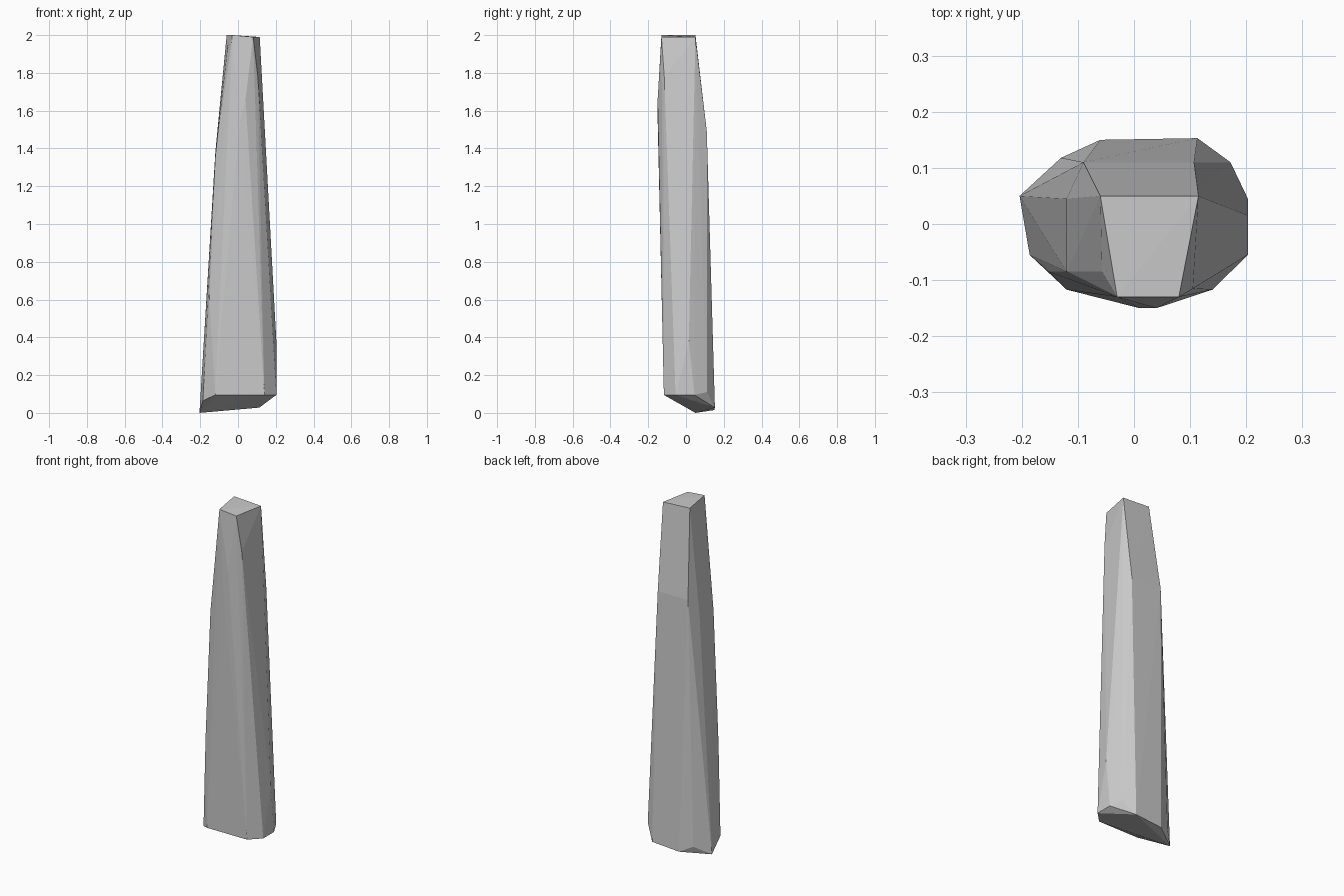
import bpy, bmesh

# Faceted stone: corner rings, wrapped in a convex hull
top = [(-0.06, 0.05, 2.0), (0.115, 0.05, 1.99), (0.08, -0.13, 1.99), (-0.03, -0.13, 2.0)]

upper = [(-0.09, 0.11, 1.49), (0.107, 0.11, 1.49),      # back shoulder
         (0.105, -0.115, 1.78),                         # right front chip
         (0.04, -0.15, 1.66), (0.01, -0.15, 1.55),      # front ridge
         (-0.057, -0.085, 1.92), (-0.12, -0.085, 1.36),  # left front chips
         (-0.12, 0.045, 1.38)]                          # left shoulder

lower = [(-0.152, -0.085, 0.6), (0.203, 0.015, 0.38)]

base = [(-0.204, 0.05, 0.0), (-0.13, 0.118, 0.05), (-0.06, 0.15, 0.015),
        (0.113, 0.153, 0.028), (0.172, 0.11, 0.11), (0.203, 0.045, 0.095),
        (0.203, -0.055, 0.095), (0.14, -0.117, 0.095), (-0.12, -0.117, 0.095),
        (-0.186, -0.055, 0.065)]

bm = bmesh.new()
for p in top + upper + lower + base:
    bm.verts.new(p)
hull = bmesh.ops.convex_hull(bm, input=bm.verts)
loose = [v for v in bm.verts if not v.link_faces]
bmesh.ops.delete(bm, geom=loose, context='VERTS')
bmesh.ops.recalc_face_normals(bm, faces=bm.faces)

mesh = bpy.data.meshes.new("stone_pillar")
bm.to_mesh(mesh)
bm.free()
pillar = bpy.data.objects.new("stone_pillar", mesh)
bpy.context.collection.objects.link(pillar)
